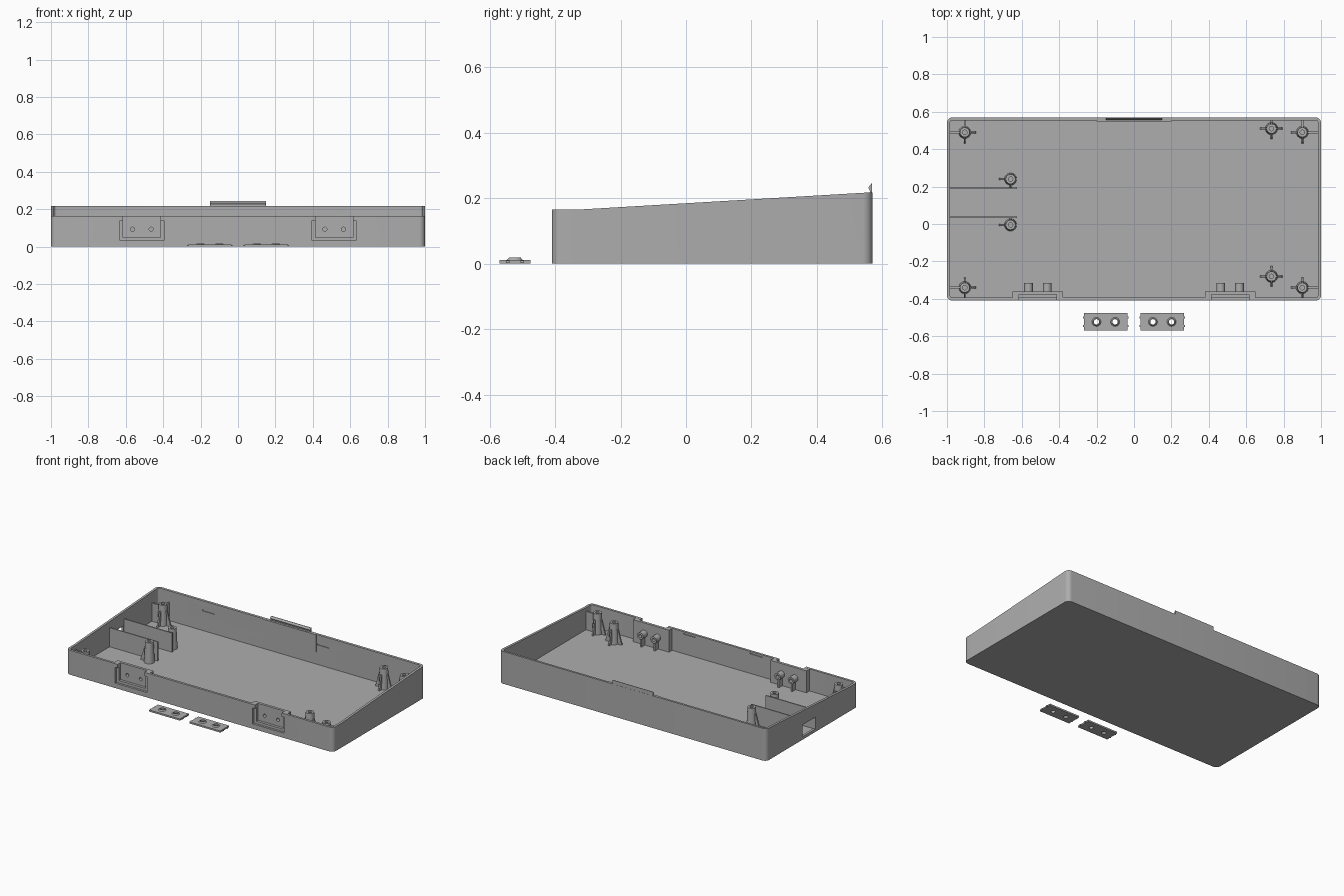
import bpy, bmesh
from math import sin, cos, pi
from mathutils import Matrix, Vector

if "Cube" in bpy.data.objects:
    bpy.data.objects.remove(bpy.data.objects["Cube"])

grey = bpy.data.materials.new("plain grey plastic")
grey.use_nodes = True
grey.diffuse_color = (0.42, 0.42, 0.42, 1)
grey.node_tree.nodes["Principled BSDF"].inputs["Base Color"].default_value = (0.42, 0.42, 0.42, 1)

FLOOR, WALL = 0.016, 0.016
BACK, FRONT, KINK = 0.57, -0.41, -0.33
PEG_Z = 0.093


def finish(name, bm):
    bmesh.ops.recalc_face_normals(bm, faces=bm.faces)
    mesh = bpy.data.meshes.new(name)
    bm.to_mesh(mesh)
    bm.free()
    mesh.materials.append(grey)
    ob = bpy.data.objects.new(name, mesh)
    bpy.context.collection.objects.link(ob)
    return ob


def box(name, x0, x1, y0, y1, z0, z1):
    bm = bmesh.new()
    size = Vector((x1 - x0, y1 - y0, z1 - z0))
    mid = Vector((x0 + x1, y0 + y1, z0 + z1)) / 2
    bmesh.ops.create_cube(bm, size=1, matrix=Matrix.Translation(mid) @ Matrix.Diagonal(size).to_4x4())
    return finish(name, bm)


def lathe(name, profile, matrix, closed=True, n=24):
    """Spin (radius, height) points around z, then place with the matrix."""
    bm = bmesh.new()
    rings = [[bm.verts.new(matrix @ Vector((r * cos(2 * pi * i / n), r * sin(2 * pi * i / n), z)))
              for i in range(n)] for r, z in profile]
    pairs = list(zip(rings, rings[1:] + rings[:1])) if closed else list(zip(rings, rings[1:]))
    for a, b in pairs:
        for i in range(n):
            j = (i + 1) % n
            bm.faces.new((a[i], a[j], b[j], b[i]))
    if not closed:
        bm.faces.new(rings[0])
        bm.faces.new(rings[-1])
    return finish(name, bm)


def prism(name, points, thickness, matrix):
    """Extrude an x-z outline along y, centred on y = 0."""
    bm = bmesh.new()
    sides = [[bm.verts.new(matrix @ Vector((x, s * thickness / 2, z))) for x, z in points] for s in (-1, 1)]
    bm.faces.new(sides[0])
    bm.faces.new(sides[1])
    for i in range(len(points)):
        j = (i + 1) % len(points)
        bm.faces.new((sides[0][i], sides[0][j], sides[1][j], sides[1][i]))
    return finish(name, bm)


def boolean(target, tool, operation):
    mod = target.modifiers.new(operation, "BOOLEAN")
    mod.operation, mod.object, mod.solver = operation, tool, "EXACT"
    bpy.ops.object.select_all(action="DESELECT")
    bpy.context.view_layer.objects.active = target
    target.select_set(True)
    bpy.ops.object.modifier_apply(modifier=mod.name)
    bpy.data.objects.remove(tool)


def smooth(ob):
    bpy.ops.object.select_all(action="DESELECT")
    bpy.context.view_layer.objects.active = ob
    ob.select_set(True)
    bpy.ops.object.shade_smooth_by_angle(angle=0.6)


def rim_height(y):
    return 0.165 + max(0, y - KINK) / (BACK - KINK) * 0.053


def outline(inset, radius):
    """Rounded rectangle with an extra point where the rim starts to slope."""
    x, y0, y1 = 1 - inset, FRONT + inset, BACK - inset
    corners = [(x, y1, 0), (-x, y1, 1), (-x, y0, 2), (x, y0, 3)]
    pts = []
    for cx, cy, q in corners:
        mx, my = (cx - radius if cx > 0 else cx + radius), (cy - radius if cy > 0 else cy + radius)
        if q == 2:
            pts.append((-x, KINK))
        for k in range(7):
            a = (q + k / 6) * pi / 2
            pts.append((mx + radius * cos(a), my + radius * sin(a)))
    pts.append((x, KINK))
    return pts


# Tray: outer wall, sloping rim, inner wall and floor
bm = bmesh.new()
outer, inner = outline(0, 0.03), outline(WALL, 0.015)
loops = [[bm.verts.new((x, y, 0)) for x, y in outer],
         [bm.verts.new((x, y, rim_height(y))) for x, y in outer],
         [bm.verts.new((x, y, rim_height(y))) for x, y in inner],
         [bm.verts.new((x, y, FLOOR)) for x, y in inner]]
for a, b in zip(loops, loops[1:]):
    for i in range(len(a)):
        j = (i + 1) % len(a)
        bm.faces.new((a[i], a[j], b[j], b[i]))
bm.faces.new(loops[0])
bm.faces.new(loops[3])
tray = finish("tray", bm)

# Front latch pockets: thickened wall, open recess, wider slot, screw holes
to_back = Matrix.Rotation(-pi / 2, 4, "X")
for cx in (-0.514, 0.514):
    boolean(tray, box("pad", cx - 0.135, cx + 0.135, FRONT + 0.008, -0.36, 0.008, 0.1645), "UNION")
    boolean(tray, box("recess", cx - 0.1, cx + 0.1, -0.5, -0.378, 0.05, 0.3), "DIFFERENCE")
    boolean(tray, box("slot", cx - 0.118, cx + 0.118, -0.5, -0.396, 0.033, 0.14), "DIFFERENCE")
    for px in (cx - 0.05, cx + 0.05):
        place = Matrix.Translation((px, -0.45, PEG_Z)) @ to_back
        boolean(tray, lathe("hole", [(0.011, 0), (0.011, 0.12)], place, False), "DIFFERENCE")
        place = Matrix.Translation((px, -0.362, PEG_Z)) @ to_back
        smooth(lathe("latch_screw_boss", [(0.011, 0), (0.023, 0), (0.023, 0.047), (0.011, 0.047)], place))
        box("latch_boss_rib", px - 0.005, px + 0.005, -0.362, -0.325, 0.01, PEG_Z - 0.02)

# Cable opening in the right wall, and snap grooves in the front and back walls
boolean(tray, box("opening", -1.1, -0.95, 0.045, 0.18, 0.02, 0.1), "DIFFERENCE")
for gx, gy in ((-0.25, FRONT + WALL), (0.25, FRONT + WALL), (-0.61, BACK - WALL), (0.25, BACK - WALL)):
    boolean(tray, box("groove", gx - 0.045, gx + 0.045, gy - 0.005, gy + 0.005, 0.148, 0.157), "DIFFERENCE")
smooth(tray)

# Back clip: thicker panel with a hooked tab above the rim
box("clip_panel", -0.2, 0.2, 0.549, 0.5695, 0.1, 0.2165)
turn = Matrix.Rotation(pi / 2, 4, "Z")
prism("clip_tab", [(0.569, 0.2), (0.569, 0.244), (0.566, 0.244), (0.557, 0.232), (0.562, 0.222), (0.562, 0.2)],
      0.3, turn)


# Screw posts with ribs; a rib that reaches a wall is full height
def post(x, y, ribs, height=0.155):
    smooth(lathe("screw_post", [(0.012, 0.03), (0.033, 0.01), (0.026, height), (0.012, height)],
                 Matrix.Translation((x, y, 0))))
    for quarter, reach in ribs:
        place = Matrix.Translation((x, y, 0)) @ Matrix.Rotation(quarter * pi / 2, 4, "Z")
        if reach > 0.065:
            shape = [(0.018, 0.01), (reach, 0.01), (reach, 0.14), (0.018, 0.14)]
        else:
            shape = [(0.018, 0.01), (reach, 0.01), (reach, 0.02), (0.033, 0.115), (0.018, 0.115)]
        prism("post_rib", shape, 0.01, place)


for x, side in ((-0.905, 2), (0.9, 0)):
    wall_rib = (side, 0.99 - abs(x))
    post(x, 0.49, [wall_rib, (2 - side, 0.06), (1, 0.07), (3, 0.06)])
    post(x, -0.34, [wall_rib, (2 - side, 0.06), (1, 0.055), (3, 0.06)])
for y in (0.51, -0.28):
    post(0.735, y, [(q, 0.06 if q % 2 == 0 else 0.055) for q in range(4)])

# Guide rails beside the cable opening, each with a post
for rail_y, post_y, quarter in ((0.192, 0.24, 3), (0.037, -0.005, 1)):
    box("guide_rail", -0.99, -0.625, rail_y - 0.004, rail_y + 0.004, 0.01, 0.145)
    post(-0.66, post_y, [(2, 0.062), (quarter, 0.045)])

# Loose latch plates in front, with end nubs and countersunk collars
for cx in (-0.151, 0.151):
    plate = box("latch_plate", cx - 0.115, cx + 0.115, -0.57, -0.475, 0, 0.011)
    for px in (cx - 0.05, cx + 0.05):
        place = Matrix.Translation((px, -0.523, 0))
        boolean(plate, lathe("hole", [(0.016, -0.1), (0.016, 0.1)], place, False), "DIFFERENCE")
        smooth(lathe("plate_collar", [(0.014, 0), (0.018, 0), (0.024, 0.011), (0.018, 0.018), (0.014, 0.018)], place))
    for s in (-1, 1):
        for ny in (-0.545, -0.5):
            x0, x1 = sorted((cx + s * 0.112, cx + s * 0.121))
            box("plate_nub", x0, x1, ny - 0.005, ny + 0.005, 0.002, 0.009)
